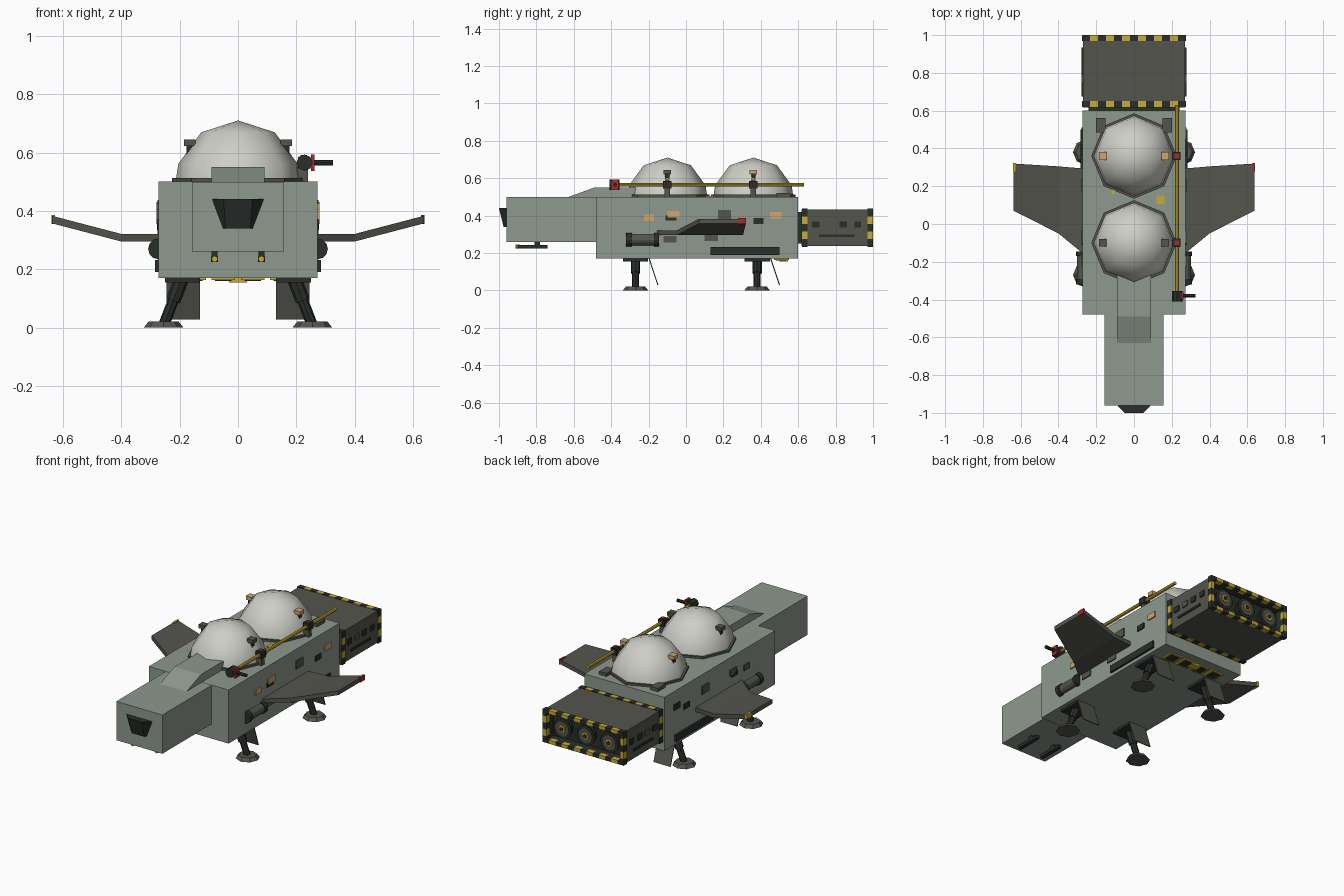
import bpy, bmesh, math
from mathutils import Vector

if "Cube" in bpy.data.objects:
    bpy.data.objects.remove(bpy.data.objects["Cube"])


def material(name, rgb):
    m = bpy.data.materials.new(name)
    m.diffuse_color = (*rgb, 1)
    m.use_nodes = True
    m.node_tree.nodes["Principled BSDF"].inputs["Base Color"].default_value = m.diffuse_color
    return m


HULL = material("hull_green_grey", (0.27, 0.32, 0.27))
GREY = material("dark_grey", (0.088, 0.09, 0.075))
BLACK = material("near_black", (0.022, 0.028, 0.023))
DOME = material("dome_white", (0.62, 0.62, 0.57))
YELLOW = material("hazard_yellow", (0.58, 0.41, 0.03))
TAN = material("panel_tan", (0.62, 0.38, 0.16))
RED = material("signal_red", (0.36, 0.025, 0.03))


def mesh_object(name, verts, faces, mat):
    me = bpy.data.meshes.new(name)
    me.from_pydata(verts, [], faces)
    bm = bmesh.new()
    bm.from_mesh(me)
    bmesh.ops.recalc_face_normals(bm, faces=bm.faces)
    bm.to_mesh(me)
    bm.free()
    me.materials.append(mat)
    ob = bpy.data.objects.new(name, me)
    bpy.context.collection.objects.link(ob)
    return ob


def box(name, x, y, z, mat):
    """Box from (min, max) ranges."""
    v = [(a, b, c) for a in x for b in y for c in z]
    f = [(0, 1, 3, 2), (4, 6, 7, 5), (0, 4, 5, 1), (2, 3, 7, 6), (0, 2, 6, 4), (1, 5, 7, 3)]
    return mesh_object(name, v, f, mat)


def loft(name, a, b, mat):
    """Solid between two matching polygons."""
    n = len(a)
    faces = [tuple(range(n)), tuple(range(n, 2 * n))]
    faces += [(i, (i + 1) % n, n + (i + 1) % n, n + i) for i in range(n)]
    return mesh_object(name, list(a) + list(b), faces, mat)


def rod(name, p, q, r1, mat, r2=None, sides=8):
    """Cylinder or cone from p to q."""
    p, q = Vector(p), Vector(q)
    rot = (q - p).to_track_quat('Z', 'Y')
    rings = []
    for c, r in ((p, r1), (q, r1 if r2 is None else r2)):
        angles = [2 * math.pi * i / sides for i in range(sides)]
        rings.append([c + rot @ Vector((r * math.cos(t), r * math.sin(t), 0)) for t in angles])
    return loft(name, *rings, mat)


# Hull, nose and sloped fairing
box("main_hull", (-.272, .272), (-.48, .6), (.17, .5), HULL)
box("nose", (-.157, .157), (-.96, -.47), (.26, .499), HULL)
fairing = [(-.63, .499), (-.49, .55), (-.25, .55), (-.25, .499)]
loft("nose_fairing", [(-.09, y, z) for y, z in fairing], [(.09, y, z) for y, z in fairing], HULL)

# Cockpit window
loft("cockpit_window",
     [(-.09, -.958, .44), (-.05, -1, .44), (.05, -1, .44), (.09, -.958, .44)],
     [(-.052, -.958, .34), (-.042, -.975, .34), (.042, -.975, .34), (.052, -.958, .34)], BLACK)

# Nose guns
for s in (-1, 1):
    x = s * .08
    box("nose_gun", (x - .012, x + .012), (-.9, -.74), (.225, .243), BLACK)
    box("nose_gun_post", (x - .01, x + .01), (-.81, -.78), (.24, .262), BLACK)
    rod("nose_gun_tip", (x, -.912, .235), (x, -.89, .235), .011, YELLOW)


# Domes with octagonal collars
def dome(y):
    R, zc, n = .215, .495, 8
    verts = [(0, y, zc + R)]
    for deg in (36, 72, 90):
        t = math.radians(deg)
        verts += [(R * math.sin(t) * math.cos(math.tau * i / n),
                   y + R * math.sin(t) * math.sin(math.tau * i / n),
                   zc + R * math.cos(t)) for i in range(n)]
    faces = [(0, 1 + i, 1 + (i + 1) % n) for i in range(n)]
    for k in range(2):
        a, b = 1 + k * n, 1 + (k + 1) * n
        faces += [(a + i, b + i, b + (i + 1) % n, a + (i + 1) % n) for i in range(n)]
    ob = mesh_object("dome", verts, faces, DOME)
    for p in ob.data.polygons:
        p.use_smooth = True
    rod("dome_collar", (0, y, .498), (0, y, .512), .226, GREY)


for y, cap in ((-.1, GREY), (.36, TAN)):
    dome(y)
    # Sensors on each side of the dome
    for s in (-1, 1):
        x = s * .165
        box("sensor_post", (x - .011, x + .011), (y - .011, y + .011), (.57, .625), BLACK)
        box("sensor_cap", (x - .02, x + .02), (y - .02, y + .02), (.622, .645), cap)
    # Pipe clamps
    box("clamp", (.205, .247), (y - .022, y + .022), (.545, .585), BLACK)
    box("clamp_light", (.215, .237), (y - .012, y + .012), (.583, .592), RED)
    box("clamp_bracket", (.18, .24), (y - .014, y + .014), (.5, .55), GREY)

# Yellow pipe and side cannon
rod("roof_pipe", (.228, -.38, .565), (.228, .63, .565), .01, YELLOW)
rod("cannon_mount", (.228, -.41, .565), (.228, -.355, .565), .028, BLACK)
rod("cannon_barrel", (.23, -.38, .565), (.325, -.38, .565), .01, BLACK)
box("cannon_ring", (.25, .262), (-.4, -.36), (.537, .593), RED)

# Roof fittings
for s in (-1, 1):
    x = s * .175
    box("roof_box", (x - .025, x + .025), (.485, .56), (.5, .52), GREY)
box("roof_patch", (.12, .162), (.105, .15), (.498, .505), YELLOW)
box("roof_patch_small", (-.12, -.1), (.16, .185), (.498, .505), YELLOW)

# Wings: (x, y front, y back, z middle)
stations = [(.26, -.165, .293, .308), (.4, -.05, .305, .308), (.637, .07, .32, .37)]
for s, tip in ((-1, YELLOW), (1, RED)):
    prof = [[(s * x, a, z - .013), (s * x, b, z - .013), (s * x, b, z + .013), (s * x, a, z + .013)]
            for x, a, b, z in stations]
    verts = sum(prof, [])
    faces = [(0, 1, 2, 3), (8, 9, 10, 11)]
    faces += [(k + i, k + (i + 1) % 4, k + 4 + (i + 1) % 4, k + 4 + i) for k in (0, 4) for i in range(4)]
    mesh_object("wing", verts, faces, GREY)
    box("wing_tip_light", sorted((s * .627, s * .64)), (.278, .322), (.355, .386), tip)

# Landing gear
for s in (-1, 1):
    for y in (-.27, .38):
        rod("foot", (s * .255, y, 0), (s * .255, y, .02), .068, GREY, .052)
        rod("leg_strut", (s * .252, y, .015), (s * .192, y, .17), .019, BLACK)
        rod("leg_sleeve", (s * .222, y, .092), (s * .192, y, .17), .025, BLACK)
        box("leg_mount", sorted((s * .13, s * .25)), (y - .068, y + .068), (.155, .172), BLACK)
        d = [(y + .07, .17), (y + .076, .17), (y + .123, .028), (y + .117, .028)]
        loft("leg_door", [(s * .13, a, b) for a, b in d], [(s * .245, a, b) for a, b in d], GREY)

# Side plates: y range, z range, colour on right, colour on left
plates = [(-.225, -.17, .37, .405, TAN, GREY), (-.1, -.035, .39, .425, TAN, GREY),
          (-.11, -.05, .375, .4, BLACK, BLACK), (-.12, -.05, .255, .29, GREY, GREY),
          (.17, .24, .38, .43, GREY, GREY), (.1, .17, .265, .31, GREY, GREY),
          (.36, .415, .355, .387, BLACK, BLACK), (.45, .51, .385, .42, TAN, BLACK)]
for s in (-1, 1):
    for a, b, c, d, right, left in plates:
        box("side_plate", sorted((s * .27, s * .279)), (a, b), (c, d), right if s > 0 else left)
    box("side_vent", sorted((s * .268, s * .284)), (.13, .5), (.19, .232), BLACK)
    # Side tanks with end caps
    x = s * .272
    rod("side_tank", (x, -.3, .27), (x, -.16, .27), .03, GREY, sides=12)
    for a, b in ((-.32, -.29), (-.17, -.145)):
        rod("tank_cap", (x, a, .27), (x, b, .27), .036, BLACK, sides=12)

# Belly hatches
for i in range(4):
    x = -.15 + i * .1
    box("belly_hatch", (x - .04, x + .04), (.47, .55), (.163, .171), YELLOW)
    box("belly_hatch_inset", (x - .028, x + .028), (.482, .538), (.16, .165), BLACK)
box("belly_light", (-.03, .03), (.5, .545), (.155, .17), YELLOW)

# Engine bay with a recessed rear
box("engine_neck", (-.24, .24), (.59, .63), (.25, .42), BLACK)
bay = box("engine_bay", (-.27, .27), (.617, .998), (.237, .433), GREY)
bay.data.materials.append(BLACK)
bm = bmesh.new()
bm.from_mesh(bay.data)
rear = max(bm.faces, key=lambda f: f.calc_center_median().y)
walls = bmesh.ops.inset_region(bm, faces=[rear], thickness=.022)
hole = bmesh.ops.extrude_face_region(bm, geom=[rear])
bmesh.ops.translate(bm, verts=[g for g in hole["geom"] if isinstance(g, bmesh.types.BMVert)], vec=(0, -.07, 0))
bmesh.ops.delete(bm, geom=[rear], context='FACES_ONLY')
for f in bm.faces:
    c = f.calc_center_median()
    if .9 < c.y < .99 and abs(c.x) < .26 and .25 < c.z < .42:
        f.material_index = 1
bm.to_mesh(bay.data)
bm.free()

# Hazard stripes around both ends of the bay
for y in ((.62, .65), (.97, 1.0)):
    for i in range(13):
        a = -.275 + i * .55 / 13
        mat = YELLOW if i % 2 else BLACK
        for z in ((.415, .437), (.233, .255)):
            box("hazard_stripe", (a, a + .55 / 13), y, z, mat)
    for i in range(5):
        a = .233 + i * .0408
        for x in ((-.276, -.252), (.252, .276)):
            box("hazard_stripe_side", x, y, (a, a + .0408), YELLOW if i % 2 else BLACK)

# Engine nozzles
for x in (-.16, 0, .16):
    rod("nozzle", (x, .92, .335), (x, .975, .335), .04, BLACK, .062, 12)
    rod("nozzle_ring", (x, .97, .335), (x, .978, .335), .045, GREY, sides=12)
    rod("nozzle_core", (x, .975, .335), (x, .985, .335), .024, YELLOW, sides=8)
    rod("nozzle_plug", (x, .98, .335), (x, .99, .335), .013, BLACK, sides=8)

# Bay side panels
for s in (-1, 1):
    side = sorted((s * .268, s * .277))
    for a, b, mat in ((.675, .715, BLACK), (.75, .79, GREY), (.82, .86, BLACK), (.9, .935, BLACK)):
        box("bay_panel", side, (a, b), (.335, .368), mat)
    box("bay_slot", side, (.71, .9), (.285, .298), BLACK)
